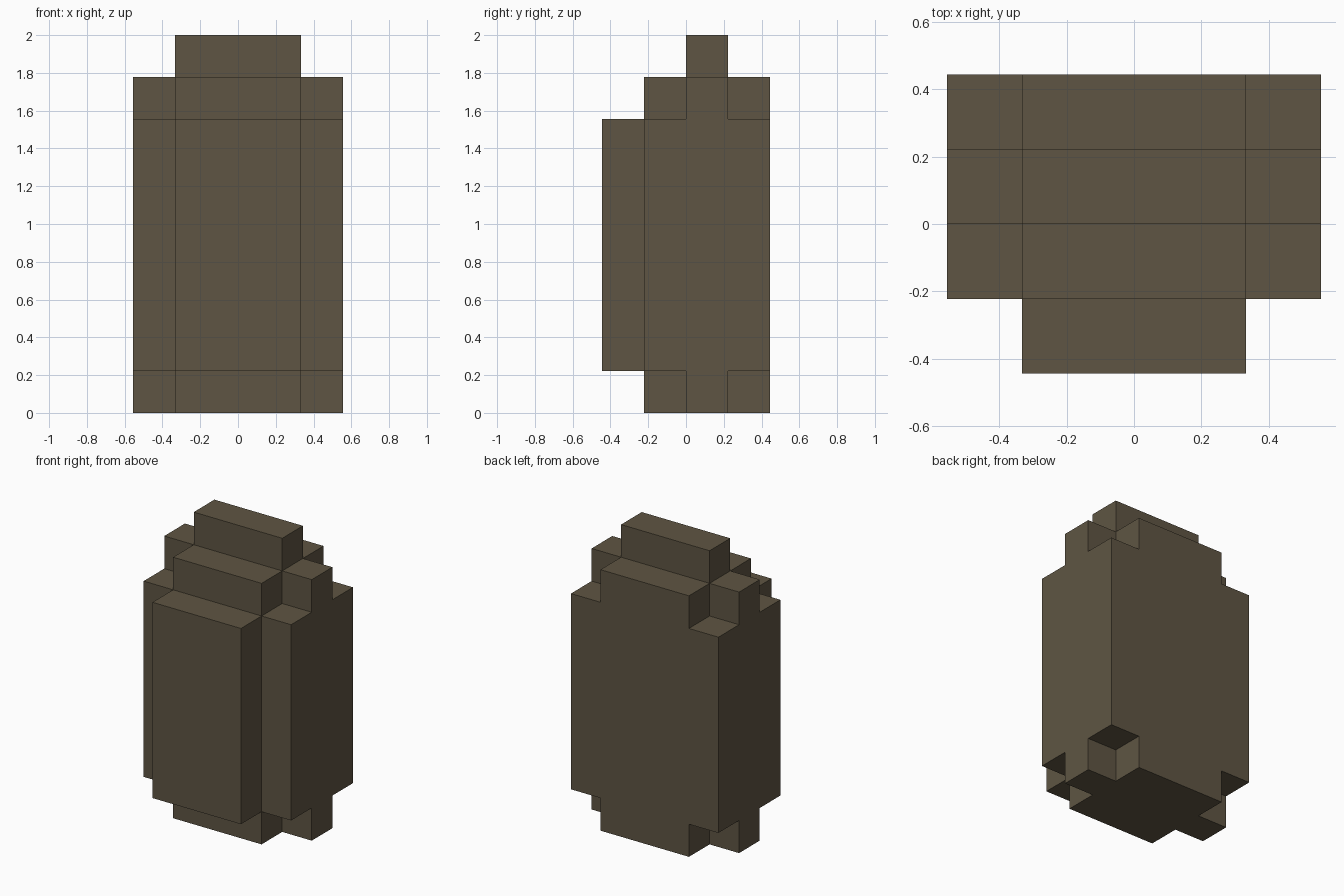
import bpy, bmesh
from mathutils import Vector

cube = bpy.data.objects.get("Cube")
if cube:
    bpy.data.objects.remove(cube, do_unlink=True)

U = 2 / 9  # one block unit

mat = bpy.data.materials.new("dark_olive_brown")
colour = (0.114, 0.091, 0.056, 1)
mat.use_nodes = True
mat.diffuse_color = colour
bsdf = mat.node_tree.nodes["Principled BSDF"]
bsdf.inputs["Base Color"].default_value = colour
bsdf.inputs["Roughness"].default_value = 0.9

# Overlapping blocks: half width, y range, z range, in block units
BLOCKS = {
    "core": (1.5, -1, 2, 0, 8),
    "side_slabs": (2.5, -1, 2, 1, 7),
    "side_ribs": (2.5, 0, 1, 0, 8),
    "front_panel": (1.5, -2, -1, 1, 7),
    "top_ridge": (1.5, 0, 1, 8, 9),
}


def solid(p):
    return any(abs(p.x) < w and y0 < p.y < y1 and z0 < p.z < z1
               for w, y0, y1, z0, z1 in BLOCKS.values())


# Stepped body: the outer skin of all blocks as one clean shell
bm = bmesh.new()
axes = [Vector(a) for a in ((1, 0, 0), (0, 1, 0), (0, 0, 1))]
for i in range(-2, 3):
    for j in range(-2, 2):
        for k in range(9):
            centre = Vector((i, j + 0.5, k + 0.5))
            if not solid(centre):
                continue
            for a in range(3):
                for sign in (1, -1):
                    n = axes[a] * sign
                    if solid(centre + n):
                        continue
                    s, t = axes[(a + 1) % 3] / 2, axes[(a + 2) % 3] / 2 * sign
                    mid = centre + n / 2
                    corners = (mid - s - t, mid + s - t, mid + s + t, mid - s + t)
                    bm.faces.new([bm.verts.new(c * U) for c in corners])

bmesh.ops.remove_doubles(bm, verts=bm.verts, dist=0.001)
bmesh.ops.dissolve_limit(bm, angle_limit=0.01, verts=bm.verts, edges=bm.edges)
bmesh.ops.recalc_face_normals(bm, faces=bm.faces)

mesh = bpy.data.meshes.new("stepped_body")
bm.to_mesh(mesh)
bm.free()
mesh.materials.append(mat)
body = bpy.data.objects.new("stepped_body", mesh)
bpy.context.collection.objects.link(body)
